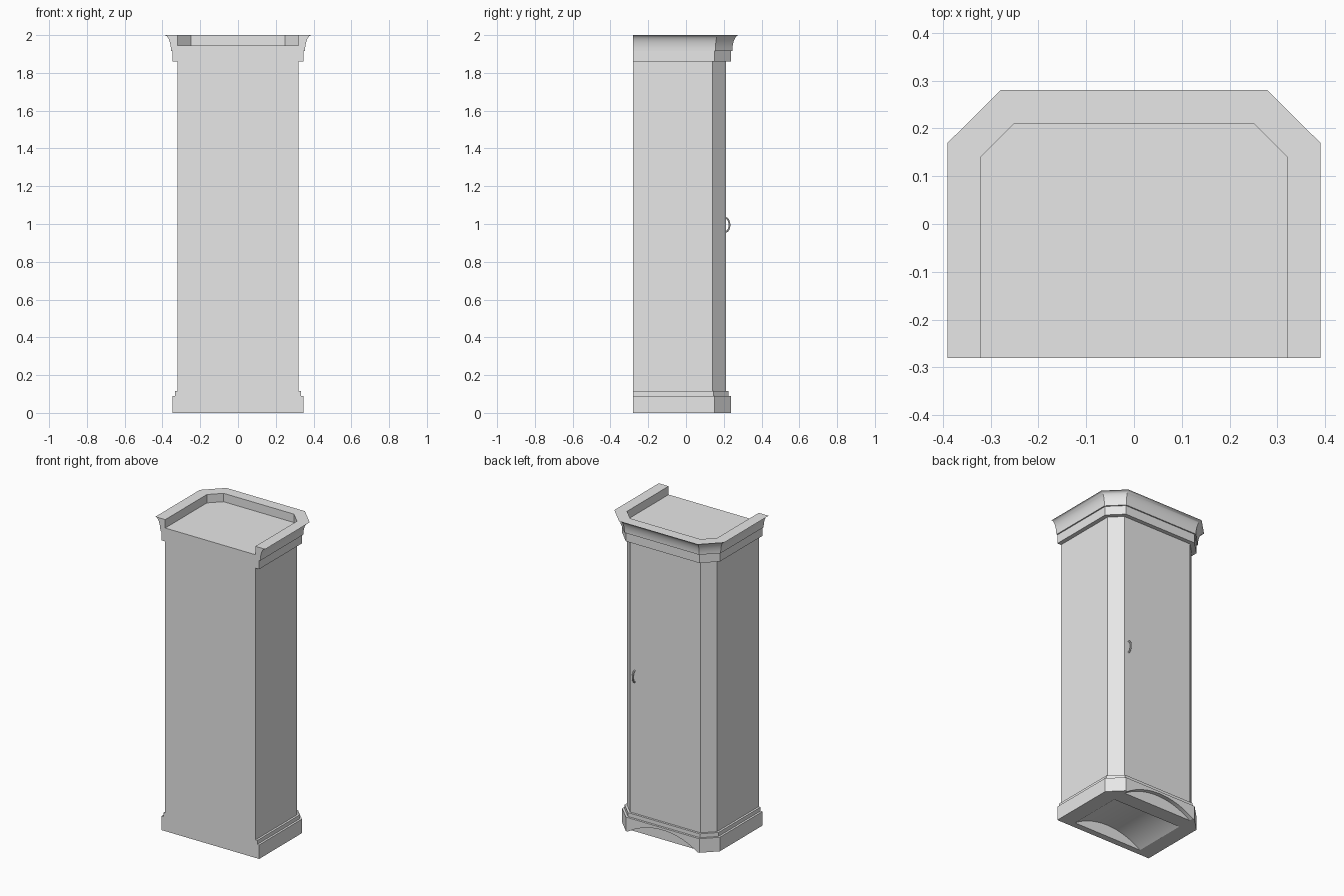
import bpy, bmesh, math
from mathutils import Matrix

cube = bpy.data.objects.get("Cube")
if cube:
    bpy.data.objects.remove(cube, do_unlink=True)

BACK = -0.281          # flat side, on the -y face
GREY = (0.8, 0.8, 0.8, 1.0)
grey = bpy.data.materials.new("plain_grey")
grey.use_nodes = True
grey.diffuse_color = GREY
grey.node_tree.nodes["Principled BSDF"].inputs["Base Color"].default_value = GREY


def add_object(name, bm):
    bmesh.ops.recalc_face_normals(bm, faces=bm.faces)
    mesh = bpy.data.meshes.new(name)
    bm.to_mesh(mesh)
    bm.free()
    mesh.materials.append(grey)
    obj = bpy.data.objects.new(name, mesh)
    bpy.context.collection.objects.link(obj)
    return obj


def select_only(obj):
    bpy.ops.object.select_all(action='DESELECT')
    obj.select_set(True)
    bpy.context.view_layer.objects.active = obj


def outline(d=0.0):
    """Footprint with two cut corners, grown outward by d on all but the flat back."""
    k = d * math.tan(math.pi / 8)
    half = [(0.32 + d, BACK), (0.32 + d, 0.141 + k), (0.25 + k, 0.2105 + d)]
    return half + [(-x, y) for x, y in reversed(half)]


def moulding(name, profile):
    """Sweep a closed (offset, height) profile around the sides and door face."""
    bm = bmesh.new()
    rings = [[bm.verts.new((x, y, z)) for x, y in outline(d)] for d, z in profile]
    for a, b in zip(rings, rings[1:] + rings[:1]):
        for i in range(len(a) - 1):
            bm.faces.new((a[i], a[i + 1], b[i + 1], b[i]))
    for end in (0, -1):
        bm.faces.new([ring[end] for ring in rings])
    return add_object(name, bm)


def cut_arch(target, y0, y1, half=0.247, rise=0.075):
    """Cut a shallow arch, running along y, up into the underside."""
    radius = (half ** 2 + rise ** 2) / (2 * rise)
    bm = bmesh.new()
    place = Matrix.Translation((0, (y0 + y1) / 2, rise - radius)) @ Matrix.Rotation(math.pi / 2, 4, 'X')
    bmesh.ops.create_cone(bm, cap_ends=True, segments=128, radius1=radius,
                          radius2=radius, depth=y1 - y0, matrix=place)
    cutter = add_object("arch_cutter", bm)
    cutter.hide_render = True
    mod = target.modifiers.new("arch", 'BOOLEAN')
    mod.operation, mod.solver, mod.object = 'DIFFERENCE', 'EXACT', cutter
    select_only(target)
    bpy.ops.object.modifier_apply(modifier=mod.name)
    bpy.data.objects.remove(cutter, do_unlink=True)


# Cabinet body, with a vaulted hollow underneath
bm = bmesh.new()
base = bm.faces.new([bm.verts.new((x, y, 0)) for x, y in outline()])
top = bmesh.ops.extrude_face_region(bm, geom=[base])["geom"]
bmesh.ops.translate(bm, vec=(0, 0, 1.946), verts=[v for v in top if isinstance(v, bmesh.types.BMVert)])
body = add_object("cabinet_body", bm)
cut_arch(body, -0.24, 0.115)

# Stepped plinth, arched below the door
plinth = moulding("plinth", [(0, 0), (0.027, 0), (0.027, 0.09), (0.0135, 0.09),
                             (0.0135, 0.115), (0, 0.115)])
cut_arch(plinth, 0.19, 0.3)

# Crown: flat band topped by a flaring cove, standing above the body as a rim
cove = []
for i in range(13):
    t = i / 12 * math.pi / 2
    cove.append((0.07 - 0.035 * math.cos(t), 1.917 + 0.083 * math.sin(t)))
crown = moulding("crown", [(0, 1.86), (0.027, 1.86), (0.027, 1.917)] + cove + [(0, 2.0)])

# Bowed door handle
curve = bpy.data.curves.new("door_handle", 'CURVE')
curve.dimensions = '3D'
curve.bevel_depth = 0.005
curve.bevel_resolution = 3
curve.use_fill_caps = True
bow = curve.splines.new('POLY')
bow.points.add(16)
for i, p in enumerate(bow.points):
    t = math.pi * (i / 16 - 0.5)
    p.co = (0.217, 0.208 + 0.022 * math.cos(t), 0.995 + 0.037 * math.sin(t), 1)
curve.materials.append(grey)
handle = bpy.data.objects.new("door_handle", curve)
bpy.context.collection.objects.link(handle)
select_only(handle)
bpy.ops.object.convert(target='MESH')

for obj in (body, plinth, crown, handle):
    select_only(obj)
    bpy.ops.object.shade_smooth_by_angle(angle=math.radians(30))
